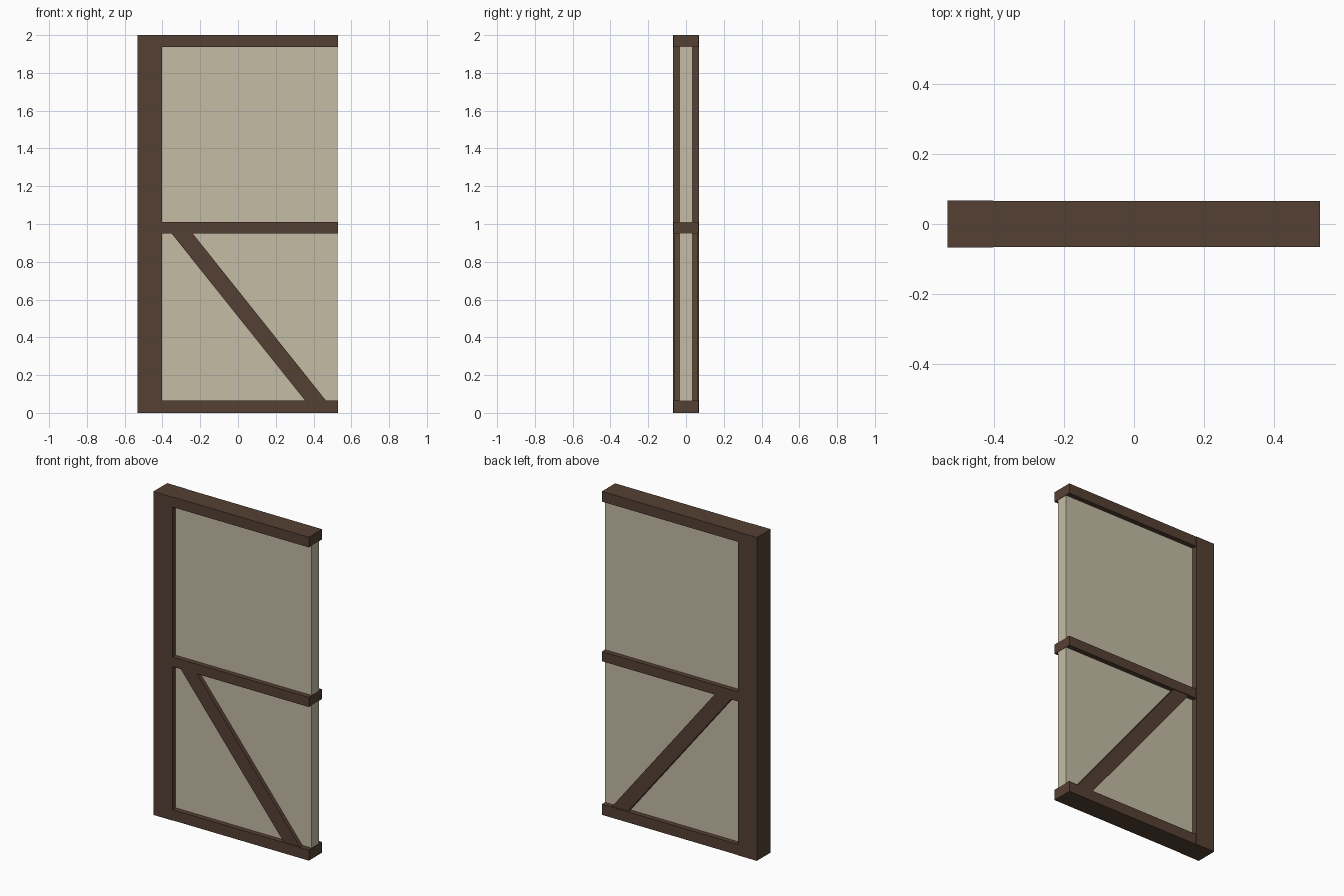
import bpy
import bmesh

cube = bpy.data.objects.get("Cube")
if cube:
    bpy.data.objects.remove(cube, do_unlink=True)


def make_material(name, rgb):
    mat = bpy.data.materials.new(name)
    mat.use_nodes = True
    mat.diffuse_color = (*rgb, 1)
    mat.node_tree.nodes["Principled BSDF"].inputs["Base Color"].default_value = (*rgb, 1)
    return mat


timber = make_material("dark timber", (0.091, 0.051, 0.033))
plaster = make_material("pale plaster", (0.552, 0.503, 0.371))


def slab(name, outline, half_depth, mat):
    """Extrude an outline of (x, z) points evenly about y = 0."""
    bm = bmesh.new()
    face = bm.faces.new([bm.verts.new((x, -half_depth, z)) for x, z in outline])
    ext = bmesh.ops.extrude_face_region(bm, geom=[face])
    moved = [v for v in ext["geom"] if isinstance(v, bmesh.types.BMVert)]
    bmesh.ops.translate(bm, verts=moved, vec=(0, 2 * half_depth, 0))
    bmesh.ops.recalc_face_normals(bm, faces=bm.faces)
    mesh = bpy.data.meshes.new(name)
    bm.to_mesh(mesh)
    bm.free()
    mesh.materials.append(mat)
    obj = bpy.data.objects.new(name, mesh)
    bpy.context.collection.objects.link(obj)
    return obj


def box(name, x0, x1, z0, z1, half_depth, mat):
    return slab(name, [(x0, z0), (x1, z0), (x1, z1), (x0, z1)], half_depth, mat)


LEFT, INNER, RIGHT = -0.532, -0.402, 0.53

# Upright post and plaster infill
box("post", LEFT, INNER, 0, 2, 0.0675, timber)
box("infill_panel", INNER, RIGHT - 0.002, 0.03, 1.97, 0.035, plaster)

# Horizontal rails
for name, z0, z1 in (("bottom_rail", 0, 0.066),
                     ("middle_rail", 0.95, 1.01),
                     ("top_rail", 1.937, 2)):
    box(name, INNER, RIGHT, z0, z1, 0.065, timber)

# Diagonal brace between the lower rails
slab("diagonal_brace",
     [(0.355, 0.066), (0.465, 0.066), (-0.24, 0.95), (-0.352, 0.95)],
     0.06, timber)
